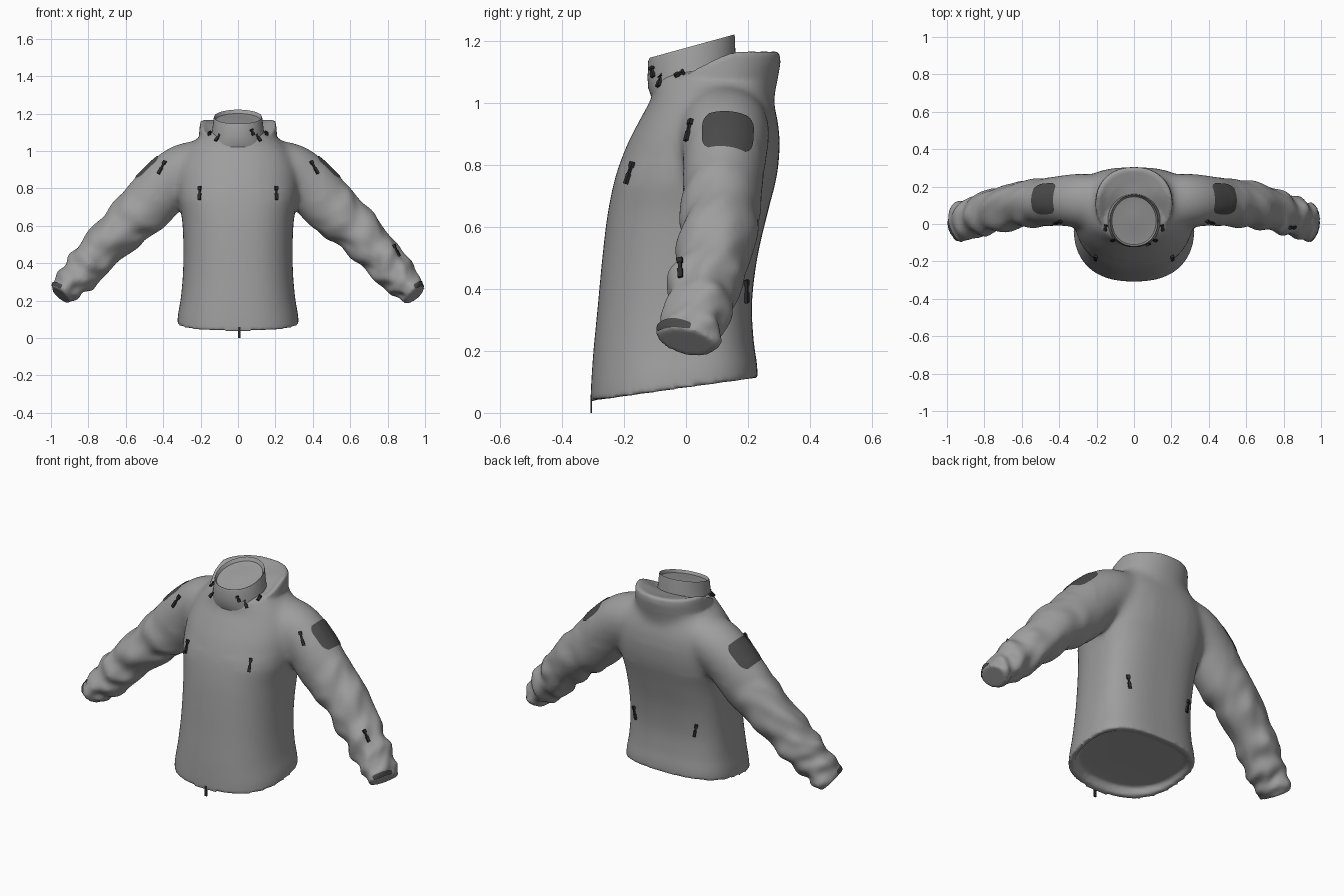
import bpy, bmesh, math
from mathutils import Vector, Matrix, noise
from mathutils.bvhtree import BVHTree

if "Cube" in bpy.data.objects:
    bpy.data.objects.remove(bpy.data.objects["Cube"])


def material(name, v):
    m = bpy.data.materials.new(name)
    m.diffuse_color = (v, v, v, 1)
    m.use_nodes = True
    m.node_tree.nodes["Principled BSDF"].inputs["Base Color"].default_value = m.diffuse_color
    return m


FABRIC = material("grey fabric", 0.34)
PATCH = material("dark grey patch", 0.07)
TRIM = material("near black trim", 0.025)


def make(name, bm, mat, angle=50):
    me = bpy.data.meshes.new(name)
    bm.to_mesh(me)
    bm.free()
    ob = bpy.data.objects.new(name, me)
    bpy.context.collection.objects.link(ob)
    me.materials.append(mat)
    select(ob)
    bpy.ops.object.shade_smooth_by_angle(angle=math.radians(angle))
    return ob


def select(*obs):
    bpy.ops.object.select_all(action='DESELECT')
    for o in obs:
        o.select_set(True)
    bpy.context.view_layer.objects.active = obs[0]


def loft(name, rings, mat, closed=True, caps=()):
    """Skin a list of point rings; caps lists the ring indices to close."""
    bm = bmesh.new()
    rows = [[bm.verts.new(p) for p in r] for r in rings]
    n = len(rows[0])
    for a, b in zip(rows, rows[1:]):
        for i in range(n if closed else n - 1):
            j = (i + 1) % n
            bm.faces.new((a[i], a[j], b[j], b[i]))
    for k in caps:
        bm.faces.new(rows[k])
    bmesh.ops.recalc_face_normals(bm, faces=bm.faces)
    return make(name, bm, mat)


def spline(pts, t):
    """Catmull-Rom through tuples, t in 0..1."""
    f = min(max(t, 0), 1) * (len(pts) - 1)
    i = min(int(f), len(pts) - 2)
    u = f - i
    g = [pts[min(max(k, 0), len(pts) - 1)] for k in (i - 1, i, i + 1, i + 2)]
    return [0.5 * (2 * b + (c - a) * u + (2 * a - 5 * b + 4 * c - d) * u * u
            + (3 * b - a - 3 * c + d) * u ** 3) for a, b, c, d in zip(*g)]


def oval(hw, yf, yb, zfun, n=64, e_back=2.0, yc=None, e_front=2.15):
    """Oval ring: half width, front y, back y, height as a function of y."""
    yc = (yf + yb) / 2 if yc is None else yc
    out = []
    for i in range(n):
        a = 2 * math.pi * i / n
        c, s = math.cos(a), math.sin(a)
        e = 2 / (e_back if s > 0 else e_front)
        x = hw * math.copysign(abs(c) ** e, c)
        y = yc + ((yb - yc) if s > 0 else (yc - yf)) * math.copysign(abs(s) ** e, s)
        out.append((x, y, zfun(y)))
    return out


# Torso: height, half width, front y, back y, tilt
body = [(.080, .324, -.308, .231, .14), (.13, .320, -.306, .229, .12), (.22, .305, -.299, .218, .08),
        (.35, .294, -.285, .213, .03), (.5, .292, -.270, .23, 0), (.64, .300, -.253, .262, 0),
        (.76, .322, -.228, .292, 0), (.86, .325, -.192, .302, 0), (.94, .305, -.152, .297, 0),
        (1.01, .27, -.115, .277, 0), (1.07, .21, -.10, .25, 0), (1.11, .13, -.08, .2, 0)]
# bottom lining first (recessed at the front), then up the outside
rings = [oval(.322 - d, -.305 + d, .23 - d, f, e_back=2.7, yc=-.01, e_front=2.3) for d, f in
         ((.20, lambda y: .108 + .05 * y), (.1, lambda y: .107 + .055 * y),
          (.035, lambda y: .105 + .06 * y), (.025, lambda y: .083 + .14 * y))]
for k in range(45):
    z, hw, yf, yb, tilt = spline(body, k / 44)
    rings.append(oval(hw, yf, yb, lambda y: z + tilt * y, e_back=2.8, yc=-.02 + .1 * min(z, 1),
                      e_front=2.4 if z < .8 else 2.2))
parts = [loft("jacket_shell", rings, FABRIC, caps=(0, -1))]


# Folded hood lying around the collar
def hood_rim(y):
    return 1.168 - .125 * max(0, (.17 - y) / .25) ** 1.3


hood = [oval(.215, -.075, .27, lambda y: 1.02 - .35 * max(y, 0), e_back=2.2),
        oval(.210, -.085, .292, lambda y: hood_rim(y) * .45 + .55 * (1.035 - .25 * max(y, 0)), e_back=2.2),
        oval(.206, -.090, .305, lambda y: hood_rim(y) * .8 + .2 * (1.03 - .2 * max(y, 0)), e_back=2.2),
        oval(.203, -.09, .302, hood_rim, e_back=2.2),
        oval(.185, -.085, .285, lambda y: hood_rim(y) - .002, e_back=2.2),
        oval(.155, -.09, .22, lambda y: hood_rim(y) - .02),
        oval(.115, -.09, .15, lambda y: hood_rim(y) - .03)]
parts.append(loft("folded_hood", hood, FABRIC, caps=(0, -1)))

# Sleeve: centre x, y, z, in-plane radius, depth radius
ARM = [(.14, .12, .965, .10, .13), (.27, .125, .91, .138, .145), (.37, .125, .835, .146, .137),
       (.485, .115, .708, .146, .127), (.60, .105, .607, .130, .124), (.735, .075, .465, .110, .117),
       (.83, .045, .36, .104, .108), (.90, .02, .285, .084, .103), (.95, .003, .23, .062, .098)]


def sleeve_point(s, t, a, grow=0.0):
    x, y, z, r, ry = spline(ARM, t)
    p, q = Vector(spline(ARM, t - .02)[:3]), Vector(spline(ARM, t + .02)[:3])
    tan = (q - p).normalized()
    u = (Vector((0, 1, 0)) - tan * tan.y).normalized()
    v = u.cross(tan)
    if v.z < 0:
        v = -v
    # cloth folds, strongest between elbow and wrist
    amp = .018 * min(max((t - .33) / .2, 0), 1) * min(1, (1.02 - t) / .08)
    w = noise.noise(Vector((t * 15 + 1.2 * math.sin(a), 1.3 * math.cos(a) + 5 * s, 1.3 * math.sin(a))))
    w += .35 * math.sin(t * 48 + 2 * math.sin(a + s))
    k = amp * w + grow
    c = Vector((x, y, z)) + v * (r + k) * math.cos(a) + u * (ry + k) * math.sin(a)
    return Vector((s * c.x, c.y, c.z))


for s, side in ((1, "right"), (-1, "left")):
    n = 40
    rows = [[sleeve_point(s, k / 64, 2 * math.pi * i / n) for i in range(n)] for k in range(65)]
    parts.append(loft(side + "_sleeve", rows, FABRIC, caps=(0, -1)))

# Fuse torso, hood and sleeves into one cloth surface and soften the joins
jacket = parts[0]
select(*parts)
bpy.ops.object.join()
rm = jacket.modifiers.new("fuse", 'REMESH')
rm.mode, rm.voxel_size = 'VOXEL', .0095
bpy.ops.object.modifier_apply(modifier="fuse")
bm = bmesh.new()
bm.from_mesh(jacket.data)
joins = [v for v in bm.verts if .12 < abs(v.co.x) < .46 and .74 < v.co.z < 1.07
         or v.co.z > .88 and v.co.z < 1.07 and v.co.y > .1]
armpits = [v for v in bm.verts if .25 < abs(v.co.x) < .4 and .58 < v.co.z < .8]
for verts, count in ((joins, 35), (armpits, 10), (bm.verts, 2)):
    for _ in range(count):
        bmesh.ops.smooth_vert(bm, verts=list(verts), factor=.5, use_axis_x=True, use_axis_y=True, use_axis_z=True)
bm.to_mesh(jacket.data)
bm.free()
jacket.data.materials.clear()
jacket.data.materials.append(FABRIC)
select(jacket)
bpy.ops.object.shade_smooth_by_angle(angle=math.radians(60))


# Collar: tilted tube with rounded edge, closed by a shallow dome
def rim(y):
    return 1.145 + .275 * (y + .12)


collar = [oval(.165, -.112, .18, lambda y: 1.02), oval(.150, -.122, .17, lambda y: 1.06 + .1 * y),
          oval(.138, -.124, .16, lambda y: 1.105 + .2 * y), oval(.130, -.122, .158, lambda y: rim(y) - .01),
          oval(.127, -.118, .156, rim), oval(.123, -.114, .151, lambda y: rim(y) - .006),
          oval(.118, -.110, .146, lambda y: rim(y) - .018), oval(.08, -.075, .11, lambda y: rim(y) - .02),
          oval(.04, -.03, .07, lambda y: rim(y) - .016)]
collar_ob = loft("collar", collar, FABRIC, caps=(-1,))

trees = [BVHTree.FromPolygons([v.co for v in o.data.vertices], [p.vertices for p in o.data.polygons])
         for o in (jacket, collar_ob)]


def snap(pos):
    co, nor, _, _ = min((t.find_nearest(pos) for t in trees), key=lambda h: h[3])
    return co, nor


def sleeve_patch(name, s, t0, t1, a0, a1, corner):
    """Thin plate following the sleeve."""
    grid = []
    for i in range(13):
        f = i / 12
        inset = corner * (abs(2 * f - 1) ** 4)
        b0, b1 = a0 + (a1 - a0) * inset, a1 - (a1 - a0) * inset
        row = []
        for j in range(17):
            co, nor = snap(sleeve_point(s, t0 + (t1 - t0) * f, b0 + (b1 - b0) * j / 16))
            row.append(co + nor * .004)
        grid.append(row)
    ob = loft(name, grid, PATCH, closed=False)
    if ob.data.polygons[len(ob.data.polygons) // 2].normal.x * s < 0:
        ob.data.flip_normals()


for s, side in ((1, "right"), (-1, "left")):
    sleeve_patch(side + "_shoulder_patch", s, .212, .322, -.55, .75, .14)
    sleeve_patch(side + "_cuff_tab", s, .945, .99, -1.25, .1, .05)


# Zip pulls and cord toggles, snapped to the cloth surface
def pull(name, pos, length, lean=.25):
    co, nor = snap(Vector(pos))
    if nor.dot(co - Vector((co.x * .8, .03, co.z))) < 0:
        nor = -nor
    up = (Vector((lean, 0, 1)) - nor * nor.dot(Vector((lean, 0, 1)))).normalized()
    rot = Matrix((up.cross(nor), nor, up)).transposed().to_4x4()
    bm = bmesh.new()
    # slider, cord, grip
    for w, d, h, c in ((.018, .012, .24, .38), (.010, .008, .5, .1), (.016, .010, .45, -.27)):
        m = Matrix.Translation(co + nor * .007) @ rot @ Matrix.Translation((0, 0, c * length))
        bmesh.ops.create_cube(bm, size=1, matrix=m @ Matrix.Diagonal((w, d, h * length, 1)))
    make(name, bm, TRIM, 30)


for s, side in ((1, "right"), (-1, "left")):
    pull(side + "_chest_zip_pull", (s * .215, -.20, .78), .075, .15 * s)
    pull(side + "_shoulder_zip_pull", (s * .425, -.03, .93), .08, -.4 * s)
    pull(side + "_back_zip_pull", (s * .205, .215, .39), .075, .2 * s)
    pull(side + "_collar_toggle_mid", (s * .105, -.08, 1.07), .05, -.5 * s)
    pull(side + "_collar_toggle_side", (s * .15, -.02, 1.09), .035, .4 * s)
pull("collar_toggle_front", (.075, -.105, 1.10), .035, -.5)
pull("forearm_zip_pull", (.85, -.02, .47), .07, -.6)

# Hanging end of the front zip
bm = bmesh.new()
bmesh.ops.create_cube(bm, size=1, matrix=Matrix.Translation((.006, -.306, .03)) @ Matrix.Diagonal((.014, .005, .06, 1)))
make("front_zip_end", bm, TRIM, 30)
